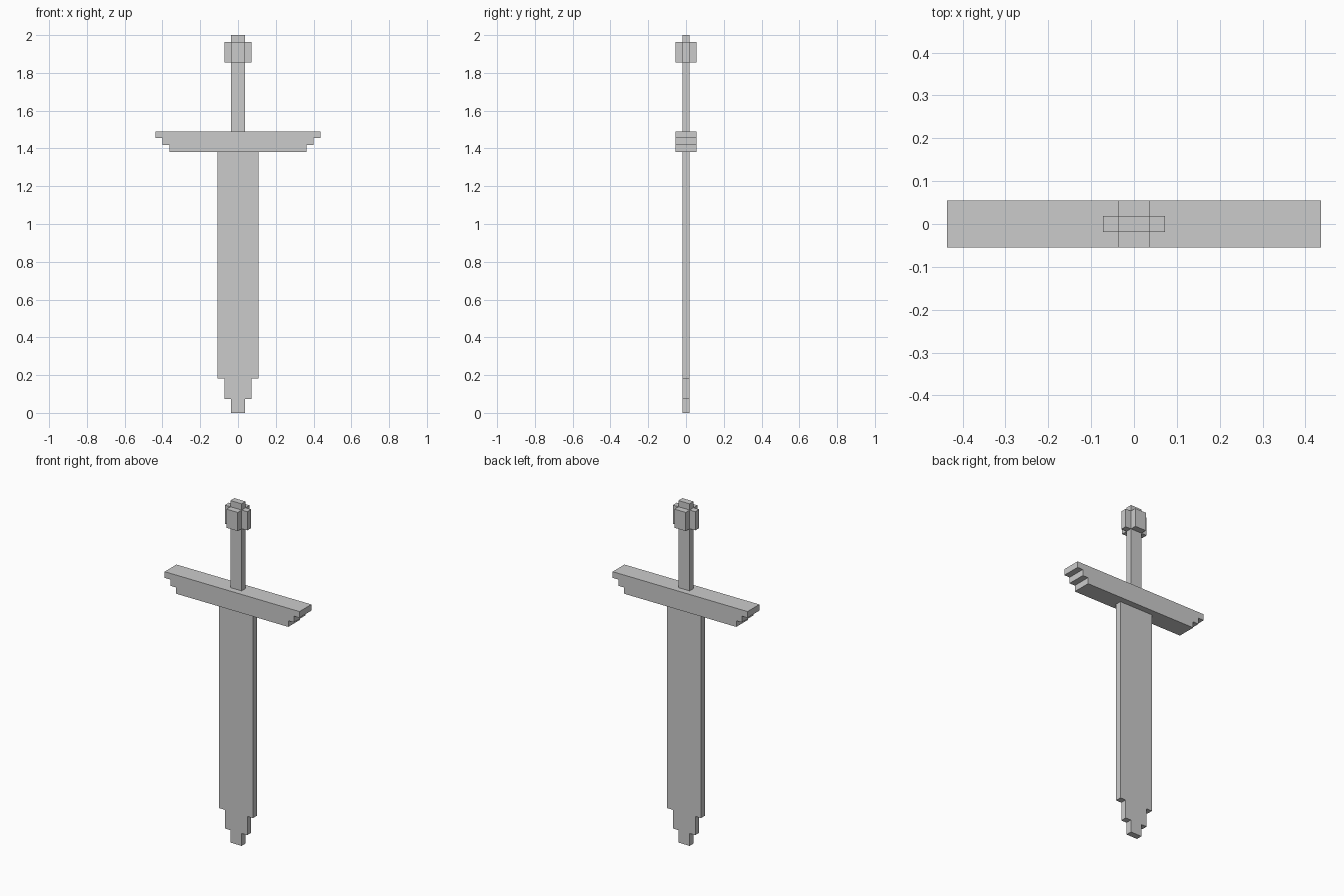
import bpy, bmesh
from mathutils import Vector

if "Cube" in bpy.data.objects:
    bpy.data.objects.remove(bpy.data.objects["Cube"])

U = 2 / 55  # one block of the stepped design


def extrude_profile(name, points, direction):
    """Extrude a closed flat outline (in block units) along a direction."""
    bm = bmesh.new()
    face = bm.faces.new([bm.verts.new(Vector(p) * U) for p in points])
    ext = bmesh.ops.extrude_face_region(bm, geom=[face])
    verts = [g for g in ext["geom"] if isinstance(g, bmesh.types.BMVert)]
    bmesh.ops.translate(bm, verts=verts, vec=Vector(direction) * U)
    bmesh.ops.recalc_face_normals(bm, faces=bm.faces)
    mesh = bpy.data.meshes.new(name)
    bm.to_mesh(mesh)
    bm.free()
    obj = bpy.data.objects.new(name, mesh)
    bpy.context.collection.objects.link(obj)
    return obj


def stepped_part(name, steps, depth):
    """Symmetric part from (half width, bottom, top) steps, centred in y."""
    right = [(w, z) for w, lo, hi in steps for z in (lo, hi)]
    outline = right + [(-x, z) for x, z in reversed(right)]
    return extrude_profile(name, [(x, -depth / 2, z) for x, z in outline], (0, depth, 0))


# Blade narrowing to a stepped tip
stepped_part("blade", [(1, 0, 2), (2, 2, 5), (3, 5, 38)], 1)

# Crossguard with stepped underside at both ends
stepped_part("crossguard", [(10, 38, 39), (11, 39, 40), (12, 40, 41)], 3)

# Grip, running through the pommel to the top
stepped_part("grip", [(1, 41, 55)], 1)

# Cross-shaped pommel
quarter = [(2, 0.5), (1, 0.5), (1, 1.5)]
half = quarter + [(-x, y) for x, y in reversed(quarter)]
cross = half + [(-x, -y) for x, y in half]
extrude_profile("pommel", [(x, y, 51) for x, y in cross], (0, 0, 3))
